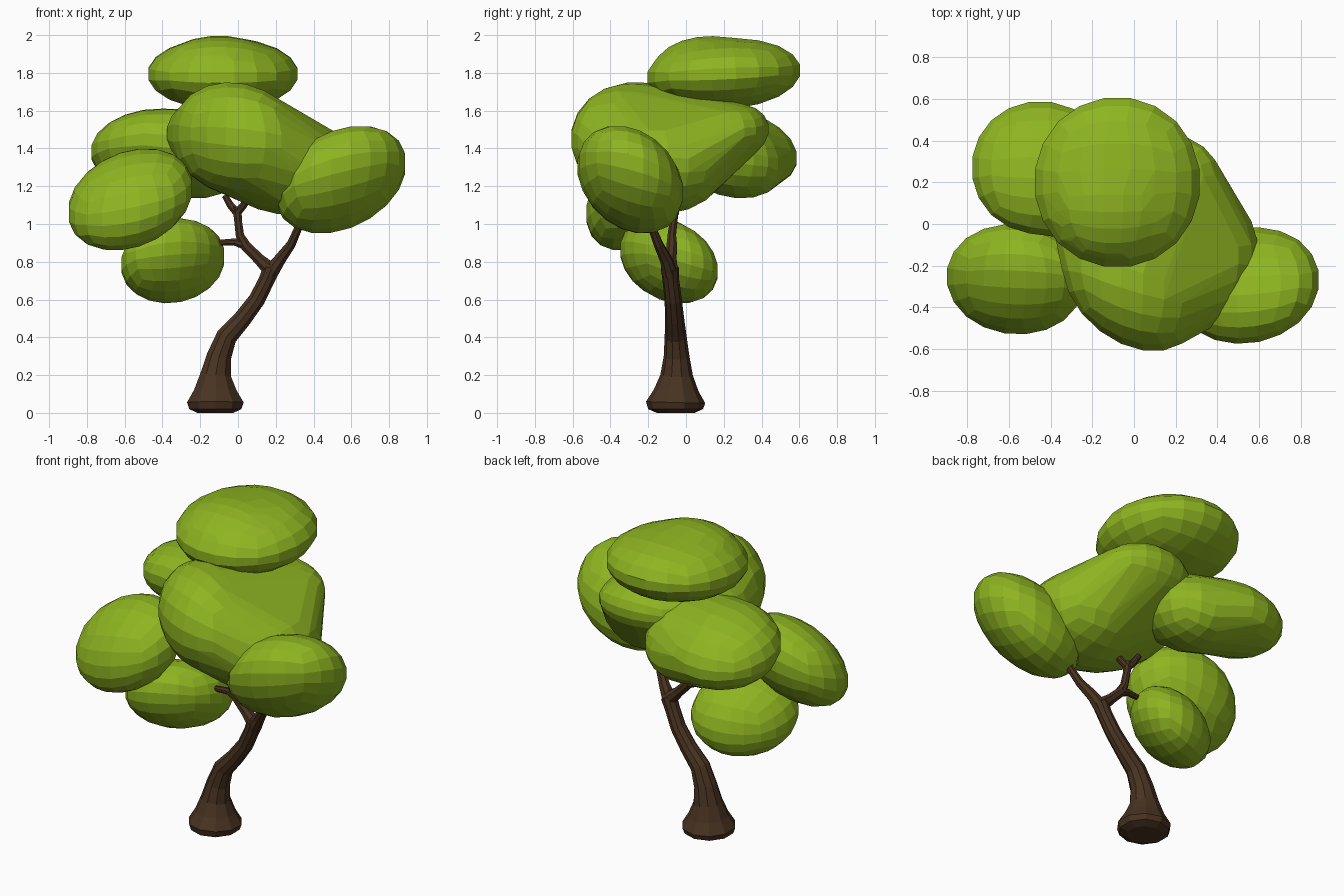
import bpy, bmesh, math
from mathutils import Vector

if "Cube" in bpy.data.objects:
    bpy.data.objects.remove(bpy.data.objects["Cube"])


def material(name, rgb):
    m = bpy.data.materials.new(name)
    m.diffuse_color = (*rgb, 1)
    m.use_nodes = True
    m.node_tree.nodes["Principled BSDF"].inputs["Base Color"].default_value = m.diffuse_color
    return m


GREEN = material("leaf_green", (0.27, 0.46, 0.015))
BROWN = material("bark_brown", (0.065, 0.033, 0.015))


def finish(bm, name, mat):
    bmesh.ops.recalc_face_normals(bm, faces=bm.faces[:])
    me = bpy.data.meshes.new(name)
    bm.to_mesh(me)
    bm.free()
    me.materials.append(mat)
    ob = bpy.data.objects.new(name, me)
    bpy.context.collection.objects.link(ob)
    return ob


def lobe_mesh(centre, half, xy=0, xz=0, yz=0):
    """Quad sphere sheared into a tilted ellipsoid: half extents plus axis correlations."""
    bm = bmesh.new()
    bmesh.ops.create_cube(bm, size=2)
    bmesh.ops.subdivide_edges(bm, edges=bm.edges[:], cuts=4, use_grid_fill=True)
    l22 = math.sqrt(1 - xy * xy)
    l32 = (yz - xy * xz) / l22
    l33 = math.sqrt(1 - xz * xz - l32 * l32)
    for v in bm.verts:
        p = Vector([math.tan(c * math.pi / 4) for c in v.co]).normalized() * 1.01
        q = (p.x, xy * p.x + l22 * p.y, xz * p.x + l32 * p.y + l33 * p.z)
        v.co = [c + h * k for c, h, k in zip(centre, half, q)]
    return bm


def foliage(name, *lobes):
    meshes = [lobe_mesh(*lobe) for lobe in lobes]
    if len(meshes) == 1:
        return finish(meshes[0], name, GREEN)
    # wrap several lobes in one skin
    bm = bmesh.new()
    for m in meshes:
        for v in m.verts:
            bm.verts.new(v.co)
        m.free()
    bmesh.ops.convex_hull(bm, input=bm.verts[:])
    inner = [v for v in bm.verts if not v.link_faces]
    bmesh.ops.delete(bm, geom=inner, context="VERTS")
    bmesh.ops.join_triangles(bm, faces=bm.faces[:], angle_face_threshold=0.3,
                             angle_shape_threshold=0.8)
    return finish(bm, name, GREEN)


def limb(name, path, sides=8):
    """Tapered tube through (x, y, z, radius) points."""
    bm = bmesh.new()
    pts = [Vector(p[:3]) for p in path]
    rings = []
    for i, p in enumerate(pts):
        t = (pts[min(i + 1, len(pts) - 1)] - pts[max(i - 1, 0)]).normalized()
        u = Vector((0, 1, 0)).cross(t).normalized()
        w = t.cross(u)
        ring = []
        for k in range(sides):
            a = 2 * math.pi * (k + 0.5) / sides
            ring.append(bm.verts.new(p + (u * math.cos(a) + w * math.sin(a)) * path[i][3]))
        rings.append(ring)
    for a, b in zip(rings, rings[1:]):
        for k in range(sides):
            j = (k + 1) % sides
            bm.faces.new((a[k], a[j], b[j], b[k]))
    bm.faces.new(rings[0])
    bm.faces.new(rings[-1])
    return finish(bm, name, BROWN)


# Trunk with flared foot
limb("trunk", [(-.12, -.055, 0, .1), (-.12, -.055, .02, .145), (-.12, -.055, .055, .157),
               (-.12, -.052, .12, .118), (-.118, -.05, .2, .086), (-.1, -.05, .3, .068),
               (-.06, -.055, .405, .058), (.025, -.06, .5, .05), (.1, -.068, .6, .046),
               (.15, -.08, .7, .044), (.178, -.085, .765, .048)], 10)
limb("right_branch", [(.17, -.085, .74, .045), (.22, -.105, .81, .034), (.28, -.145, .89, .026),
                      (.32, -.18, .98, .022), (.36, -.21, 1.1, .02)])
# Left branch with its side and upper twigs
limb("left_branch", [(.18, -.085, .75, .045), (.11, -.08, .815, .032), (.04, -.075, .885, .03),
                     (.01, -.075, .94, .024), (0, -.065, 1.02, .022), (-.005, -.06, 1.09, .026)])
limb("side_twig", [(.04, -.075, .89, .03), (-.02, -.075, .905, .02), (-.12, -.08, .9, .016),
                   (-.2, -.08, .88, .015)])
limb("upper_twig_left", [(-.005, -.06, 1.06, .024), (-.04, -.05, 1.1, .021), (-.07, -.04, 1.15, .017)])
limb("upper_twig_right", [(-.005, -.06, 1.06, .024), (.03, -.08, 1.1, .021), (.06, -.1, 1.15, .017)])

# Foliage clumps
foliage("top_foliage",
        ((-.08, .2, 1.795), (.4, .41, .19), 0, 0, .1),
        ((-.1, .1, 1.835), (.3, .27, .16), 0, 0, .1),
        ((-.02, .4, 1.82), (.25, .2, .12), -.2, 0, 0))
foliage("centre_foliage",
        ((-.01, -.27, 1.45), (.34, .34, .3), -.3, -.1, 0),
        ((.26, -.15, 1.31), (.34, .36, .26), 0, 0, 0),
        ((.12, .2, 1.47), (.3, .24, .17), 0, 0, .2),
        ((-.12, -.02, 1.48), (.26, .3, .2)))
foliage("right_foliage", ((.545, -.295, 1.235), (.345, .28, .285), .1, .3, -.25))
foliage("left_front_foliage", ((-.57, -.265, 1.13), (.33, .265, .27), -.05, .25, .3))
foliage("left_back_foliage",
        ((-.45, .27, 1.4), (.33, .32, .21), 0, .1, -.25),
        ((-.22, .22, 1.37), (.28, .3, .235), 0, 0, -.25))
foliage("lower_foliage", ((-.345, -.09, .805), (.275, .26, .225), .3, .1, -.25))
